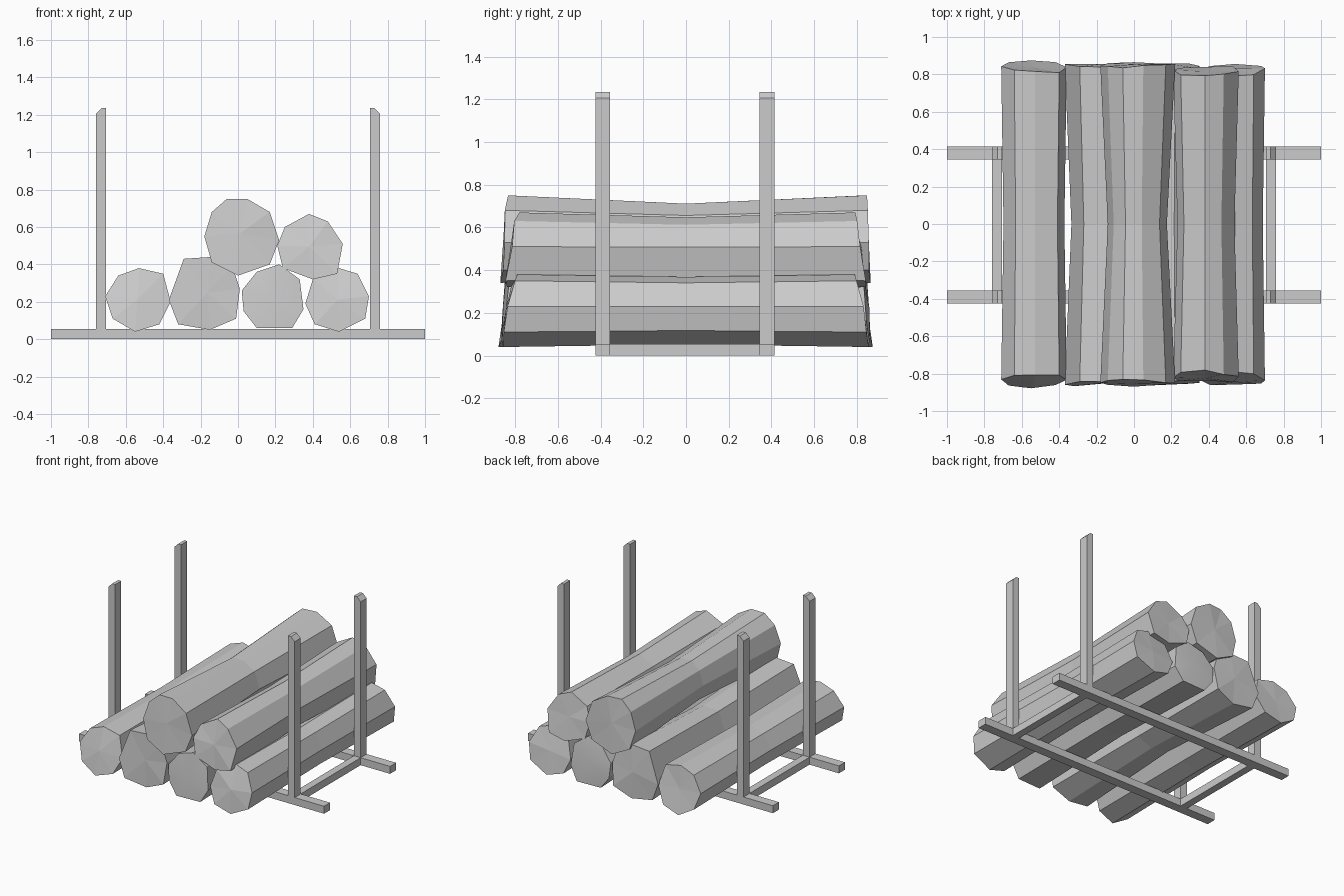
import bpy
import bmesh
import random
from mathutils import Vector

random.seed(4)

cube = bpy.data.objects.get("Cube")
if cube:
    bpy.data.objects.remove(cube, do_unlink=True)

# One plain grey for everything
grey = bpy.data.materials.new("plain grey")
grey.use_nodes = True
GREY = (0.6, 0.6, 0.6, 1.0)
grey.diffuse_color = GREY
grey.node_tree.nodes["Principled BSDF"].inputs["Base Color"].default_value = GREY


def finish(name, bm):
    """Turn a bmesh into a named grey object."""
    bmesh.ops.recalc_face_normals(bm, faces=bm.faces[:])
    mesh = bpy.data.meshes.new(name)
    bm.to_mesh(mesh)
    bm.free()
    mesh.materials.append(grey)
    obj = bpy.data.objects.new(name, mesh)
    bpy.context.scene.collection.objects.link(obj)
    return obj


def box(name, low, high, outer_bevel=0.0):
    """Box between two corners; optionally chamfer the top edge facing away from x = 0."""
    bm = bmesh.new()
    bmesh.ops.create_cube(bm, size=1)
    low, high = Vector(low), Vector(high)
    middle, size = (low + high) / 2, high - low
    for v in bm.verts:
        v.co = middle + v.co * size
    if outer_bevel:
        outer_x = max(low.x, high.x, key=abs)
        edges = [e for e in bm.edges
                 if all(abs(v.co.x - outer_x) < 1e-4 and abs(v.co.z - high.z) < 1e-4
                        for v in e.verts)]
        bmesh.ops.bevel(bm, geom=edges, offset=outer_bevel, segments=1, affect='EDGES')
    return finish(name, bm)


def log(name, outline, waist, reach, slant, smooth_ends=False):
    """Log along y: outline (hundredths) at both ends, pinched ring between, fan caps."""
    points = [Vector((x, 0, z)) / 100 for x, z in outline]
    centre = sum(points, Vector()) / len(points)
    top = max(p.z for p in points)
    height = top - min(p.z for p in points)
    bm = bmesh.new()
    rings = []
    for side in (-1, 0, 1):
        ring = []
        for p in points:
            # The cut ends lean outward toward the bottom of the log
            y = reach + slant * (top - p.z) / height + random.uniform(-0.01, 0.01)
            co = p if side else centre + (p - centre) * waist
            ring.append(bm.verts.new((co.x, side * y, co.z)))
        rings.append(ring)
    count = len(points)
    for a, b in zip(rings, rings[1:]):
        for i in range(count):
            j = (i + 1) % count
            bm.faces.new((a[i], a[j], b[j], b[i]))
    for side, ring in ((-1, rings[0]), (1, rings[-1])):
        y = side * (reach + slant * 0.5 + random.uniform(-0.005, 0.015))
        hub = bm.verts.new((centre.x, y, centre.z))
        for i in range(count):
            face = bm.faces.new((ring[i], ring[(i + 1) % count], hub))
            face.smooth = smooth_ends
    if smooth_ends:
        for ring in (rings[0], rings[-1]):
            for i in range(count):
                bm.edges.get((ring[i], ring[(i + 1) % count])).smooth = False
    return finish(name, bm)


# Rack: two base bars, a cross bar and two posts on each side
BAR = 0.055
ROWS = {"front": (-0.425, -0.355), "back": (0.345, 0.415)}
for row, (y0, y1) in ROWS.items():
    box(f"{row}_base_bar", (-1, y0, 0), (1, y1, BAR))
for side, s in (("left", 1), ("right", -1)):
    x0, x1 = sorted((s * 0.705, s * 0.76))
    box(f"{side}_cross_bar", (x0, ROWS["front"][1], 0), (x1, ROWS["back"][0], BAR))
    for row, (y0, y1) in ROWS.items():
        box(f"{row}_{side}_post", (x0, y0, BAR), (x1, y1, 1.235), outer_bevel=0.03)

# Bottom row of logs
log("bottom_log_far_right",
    [(-71, 23), (-64, 34), (-53, 38), (-40, 35), (-36, 20), (-42, 8), (-55, 4), (-67, 11)],
    waist=0.93, reach=0.81, slant=0.06)
log("bottom_log_right",
    [(-29, 43), (-14, 44), (-3, 39), (1, 27), (-1, 11), (-15, 5), (-32, 8), (-37, 21)],
    waist=0.83, reach=0.84, slant=0.02)
log("bottom_log_left",
    [(2, 26), (10, 36), (22, 40), (33, 32), (35, 16), (29, 6), (10, 6), (3, 15)],
    waist=0.87, reach=0.83, slant=0.03, smooth_ends=True)
log("bottom_log_far_left",
    [(36, 19), (40, 32), (54, 38), (64, 35), (70, 23), (68, 11), (54, 4), (41, 8)],
    waist=0.93, reach=0.8, slant=0.06)

# Upper logs resting in the gaps
log("top_log",
    [(-18, 55), (-14, 68), (-6, 75), (5, 75), (17, 68), (22, 53), (17, 40), (0, 34), (-14, 41)],
    waist=0.79, reach=0.84, slant=0.03)
log("upper_left_log",
    [(21, 50), (25, 60), (38, 67), (48, 63), (56, 51), (53, 35), (40, 32), (24, 38)],
    waist=0.87, reach=0.79, slant=0.05)
